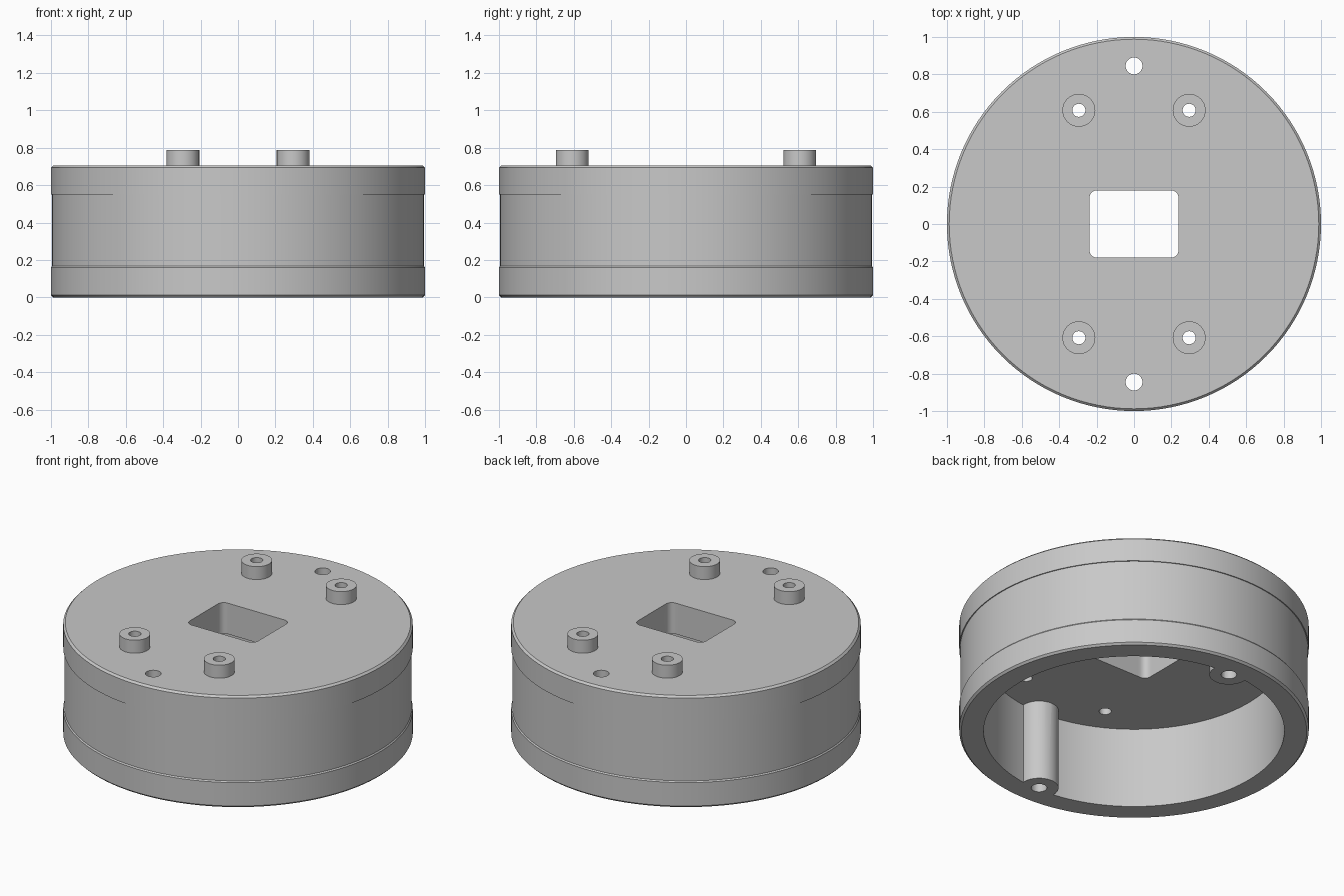
import bpy, bmesh, math

old = bpy.data.objects.get("Cube")
if old:
    bpy.data.objects.remove(old, do_unlink=True)

grey = bpy.data.materials.new("plain grey")
grey.use_nodes = True
COLOUR = (0.58, 0.58, 0.58, 1)
grey.diffuse_color = COLOUR
grey.node_tree.nodes["Principled BSDF"].inputs["Base Color"].default_value = COLOUR


def make_object(name, bm):
    bmesh.ops.recalc_face_normals(bm, faces=bm.faces[:])
    mesh = bpy.data.meshes.new(name)
    bm.to_mesh(mesh)
    bm.free()
    mesh.materials.append(grey)
    obj = bpy.data.objects.new(name, mesh)
    bpy.context.collection.objects.link(obj)
    return obj


def lathe(name, profile, sides, centre=(0, 0)):
    """Revolve a (radius, height) profile about a vertical axis."""
    bm = bmesh.new()
    verts = [bm.verts.new((r, 0, z)) for r, z in profile]
    edges = [bm.edges.new(pair) for pair in zip(verts, verts[1:] + verts[:1])
             if pair[0].co.x + pair[1].co.x > 0]
    bmesh.ops.spin(bm, geom=verts + edges, cent=(0, 0, 0), axis=(0, 0, 1),
                   angle=math.tau, steps=sides)
    bmesh.ops.remove_doubles(bm, verts=bm.verts[:], dist=1e-5)
    obj = make_object(name, bm)
    for v in obj.data.vertices:
        v.co.x += centre[0]
        v.co.y += centre[1]
    return obj


def cylinder(name, radius, low, high, centre):
    return lathe(name, [(0, low), (radius, low), (radius, high), (0, high)], 32, centre)


def rounded_block(name, half_x, half_y, radius, low, high):
    bm = bmesh.new()
    bmesh.ops.create_cube(bm, size=2)
    for v in bm.verts:
        v.co = (v.co.x * half_x, v.co.y * half_y, high if v.co.z > 0 else low)
    upright = [e for e in bm.edges if abs(e.verts[0].co.z - e.verts[1].co.z) > 0.1]
    bmesh.ops.bevel(bm, geom=upright, offset=radius, segments=6, profile=0.5,
                    affect='EDGES')
    return make_object(name, bm)


def combine(target, tool, operation):
    mod = target.modifiers.new(operation, 'BOOLEAN')
    mod.operation, mod.solver, mod.object = operation, 'EXACT', tool
    bpy.context.view_layer.objects.active = target
    bpy.ops.object.modifier_apply(modifier=mod.name)
    bpy.data.objects.remove(tool, do_unlink=True)


TOP, CEILING, INNER, WAIST = 0.705, 0.51, 0.86, 0.994
POSTS = [(0, y) for y in (-0.845, 0.845)]
SPACERS = [(x, y) for x in (-0.295, 0.295) for y in (-0.608, 0.608)]

# Cup-shaped housing: chamfered bands above and below a slightly narrower waist
housing = lathe("housing", [
    (0, CEILING), (INNER, CEILING), (INNER, 0), (0.988, 0), (1, 0.012),
    (1, 0.16), (WAIST, 0.168), (WAIST, 0.55), (1, 0.55),
    (1, TOP - 0.012), (0.988, TOP), (0, TOP)], 128)

# Screw posts grown from the inner wall, with through holes
for p in POSTS:
    combine(housing, cylinder("screw_post", 0.112, 0, 0.6, p), 'UNION')
for p in POSTS:
    combine(housing, cylinder("post_hole", 0.045, -0.1, 0.9, p), 'DIFFERENCE')

# Holes in the top plate
for p in SPACERS:
    combine(housing, cylinder("spacer_hole", 0.035, 0.4, 0.9, p), 'DIFFERENCE')
combine(housing, rounded_block("window", 0.238, 0.18, 0.04, 0.4, 0.9), 'DIFFERENCE')

# Tubular spacers standing on the plate
parts = [housing]
for x, y in SPACERS:
    name = ("back" if y > 0 else "front") + ("_left" if x > 0 else "_right") + "_spacer"
    parts.append(lathe(name, [(0.035, TOP), (0.088, TOP), (0.088, 0.787),
                              (0.035, 0.787)], 32, (x, y)))

# Smooth curved walls, crisp edges
bpy.ops.object.select_all(action='DESELECT')
for part in parts:
    part.select_set(True)
bpy.context.view_layer.objects.active = housing
bpy.ops.object.shade_smooth_by_angle(angle=math.radians(25))
